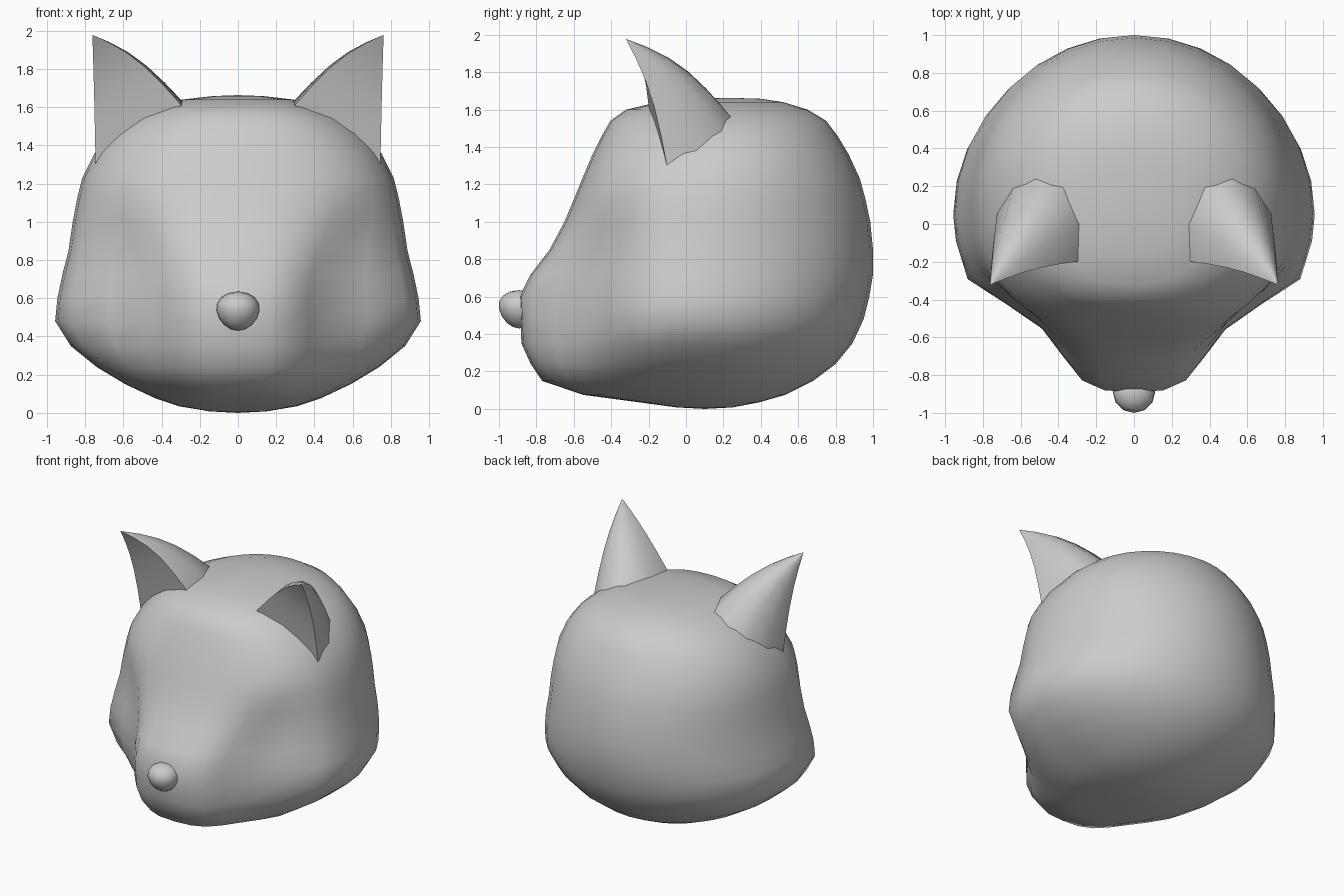
import bpy, bmesh, math
from mathutils import Vector

if "Cube" in bpy.data.objects:
    bpy.data.objects.remove(bpy.data.objects["Cube"])


def finish(name, bm, angle=None):
    bmesh.ops.recalc_face_normals(bm, faces=bm.faces[:])
    mesh = bpy.data.meshes.new(name)
    bm.to_mesh(mesh)
    bm.free()
    ob = bpy.data.objects.new(name, mesh)
    bpy.context.collection.objects.link(ob)
    bpy.ops.object.select_all(action='DESELECT')
    ob.select_set(True)
    bpy.context.view_layer.objects.active = ob
    if angle:
        bpy.ops.object.shade_smooth_by_angle(angle=math.radians(angle))
    else:
        bpy.ops.object.shade_smooth()
    return ob


def loft(bm, rings):
    rows = [[bm.verts.new(p) for p in r] for r in rings]
    for a, b in zip(rows, rows[1:]):
        for i in range(len(a)):
            j = (i + 1) % len(a)
            bm.faces.new((a[i], a[j], b[j], b[i]))
    return rows


def cap(bm, row, point):
    tip = bm.verts.new(point)
    for i in range(len(row)):
        bm.faces.new((row[i], row[(i + 1) % len(row)], tip))


# Head: horizontal slices (z, front y, half width, widest y, back y, muzzle amount)
LEVELS = [
    (.008, -.05, .15, .10, .25, 0), (.035, -.25, .31, .10, .39, .1),
    (.075, -.55, .43, .09, .53, .2), (.15, -.77, .59, .08, .68, .4),
    (.24, -.83, .74, .07, .80, .6), (.35, -.88, .875, .06, .89, .85),
    (.48, -.885, .957, .05, .95, 1), (.60, -.89, .945, .06, .98, 1),
    (.72, -.83, .92, .07, 1.0, .9), (.85, -.73, .887, .08, 1.0, .65),
    (1.0, -.65, .865, .10, .985, .35), (1.12, -.60, .842, .12, .96, .12),
    (1.23, -.555, .815, .14, .93, 0), (1.36, -.50, .75, .17, .87, 0),
    (1.46, -.45, .67, .19, .81, 0), (1.54, -.405, .57, .20, .75, 0),
    (1.60, -.32, .44, .20, .65, 0), (1.64, -.15, .29, .22, .52, 0),
    (1.658, .05, .13, .25, .40, 0)]
# Normalised half outline of muzzle and cheek, front to side
MUZZLE = [(0, 1), (.165, .99), (.29, .935), (.39, .806), (.51, .645),
          (.71, .505), (.92, .366), (.985, .15), (1, 0)]


def head_ring(z, front, w, yc, back, m):
    half = []
    for i, (u, v) in enumerate(MUZZLE):
        a = i * math.pi / 16
        su, sv = math.sin(a) ** .8, max(math.cos(a), 0) ** .8
        half.append((w * (su + (u - su) * m), yc + (front - yc) * (sv + (v - sv) * m)))
    for i in range(1, 9):
        a = i * math.pi / 16
        half.append((w * math.cos(a), yc + (back - yc) * math.sin(a)))
    half[-1] = (0, back)
    full = half + [(-x, y) for x, y in half[-2:0:-1]]
    return [(x, y, z) for x, y in full]


bm = bmesh.new()
rows = loft(bm, [head_ring(*lv) for lv in LEVELS])
cap(bm, rows[0], (0, .1, 0))
cap(bm, rows[-1], (0, .24, 1.663))
finish("head", bm)

# Ears: flat fronted, round backed cones, swept to a tip and mirrored
TIP = Vector((.762, -.322, 1.978))
BASE = [Vector(p) for p in [
    (.745, -.10, 1.29), (.725, .06, 1.37), (.64, .19, 1.48), (.52, .24, 1.56),
    (.37, .20, 1.61), (.29, 0, 1.63), (.305, -.20, 1.62)]]


def ear_ring(t):
    bulge = math.sin(math.pi * max(t, 0))
    return [p.lerp(TIP, t) + Vector((0, .02 * bulge, .05 * bulge + min(t, 0) * .4)) for p in BASE]


bm = bmesh.new()
rows = loft(bm, [ear_ring(t) for t in (-.18, 0, .2, .4, .6, .8, .95)])
bm.faces.new(rows[0])
cap(bm, rows[-1], TIP)
ears = finish("ears", bm, 45)
mod = ears.modifiers.new("mirror", 'MIRROR')
mod.use_clip = False

# Nose: small rounded button, wider and flatter on top
bm = bmesh.new()
bmesh.ops.create_uvsphere(bm, u_segments=12, v_segments=8, radius=1)
for v in bm.verts:
    x, y, z = v.co
    v.co = (x * .112 * (1 + .12 * z), -.89 + y * .108 - .02 * z * (y < 0) * abs(y), .535 + z * (.1 if z > 0 else .105))
ys = min(v.co.y for v in bm.verts)
for v in bm.verts:
    v.co.y += -1.0 - ys
finish("nose", bm)
